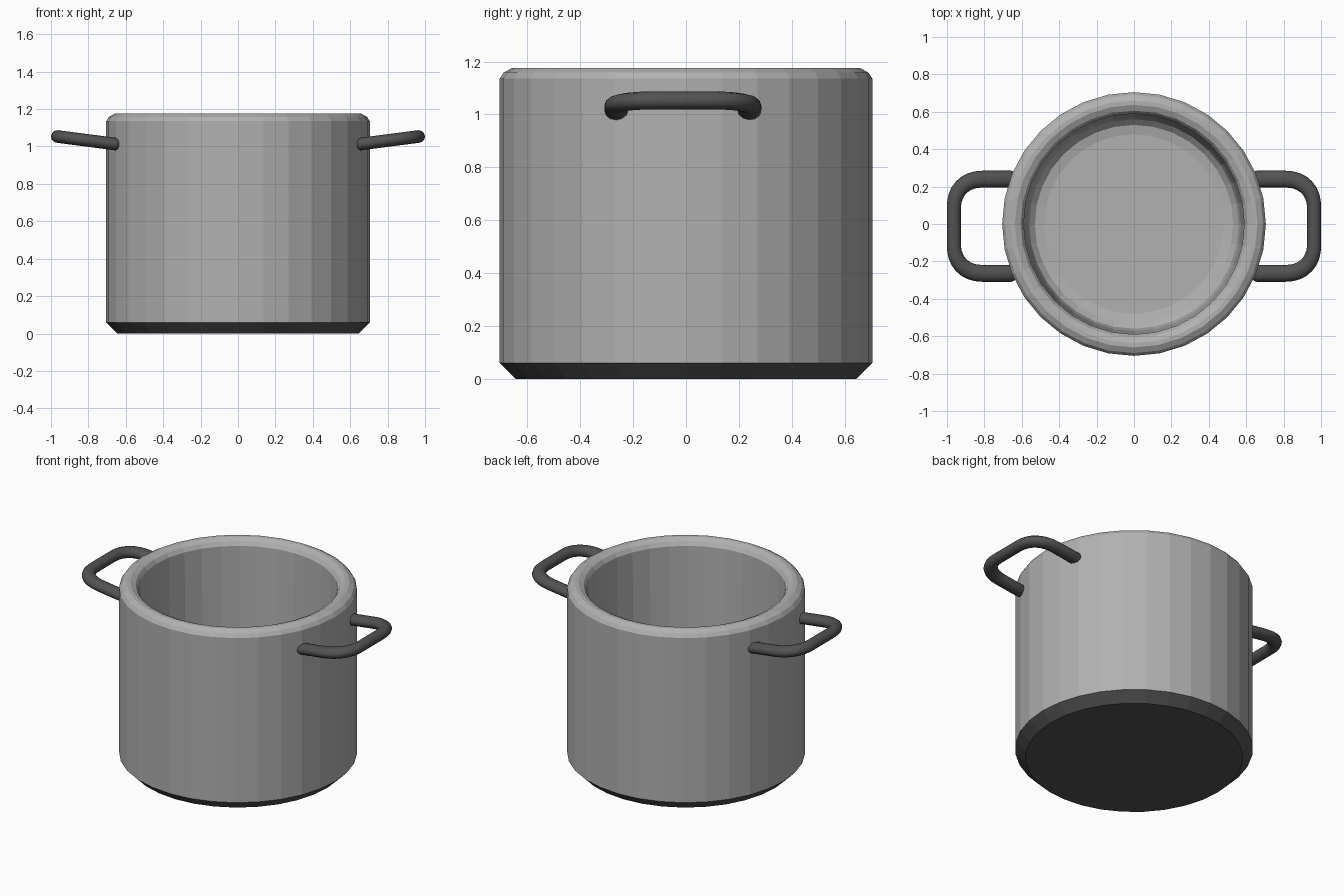
import bpy, bmesh, math
from mathutils import Vector

if "Cube" in bpy.data.objects:
    bpy.data.objects.remove(bpy.data.objects["Cube"])

def material(name, v):
    m = bpy.data.materials.new(name)
    m.diffuse_color = (v, v, v, 1)
    m.use_nodes = True
    m.node_tree.nodes["Principled BSDF"].inputs["Base Color"].default_value = m.diffuse_color
    return m

steel = material("steel grey", 0.44)
dark = material("dark charcoal", 0.085)

def finish(bm, name, mats):
    bmesh.ops.recalc_face_normals(bm, faces=bm.faces)
    me = bpy.data.meshes.new(name)
    bm.to_mesh(me)
    bm.free()
    ob = bpy.data.objects.new(name, me)
    bpy.context.collection.objects.link(ob)
    for m in mats:
        me.materials.append(m)
    return ob

def skin(bm, rings):
    # bridge successive rings of equal length and cap both ends
    for a, b in zip(rings, rings[1:]):
        n = len(a)
        for i in range(n):
            j = (i + 1) % n
            bm.faces.new((a[i], a[j], b[j], b[i]))
    bm.faces.new(rings[0])
    bm.faces.new(rings[-1])

# pot body: closed lathe profile from the base, over the rim, to the inner floor
SEG = 32
profile = [(0.645, 0), (0.705, 0.06), (0.705, 1.135), (0.69, 1.158), (0.66, 1.175),
           (0.637, 1.175), (0.606, 1.16), (0.59, 1.135), (0.572, 0.16),
           (0.56, 0.11), (0.53, 0.08), (0.48, 0.07)]
bm = bmesh.new()
rings = [[bm.verts.new((r * math.cos(2 * math.pi * i / SEG),
                        r * math.sin(2 * math.pi * i / SEG), z)) for i in range(SEG)]
         for r, z in profile]
skin(bm, rings)
for f in bm.faces:  # dark base below the wall
    f.material_index = 1 if max(v.co.z for v in f.verts) < 0.065 else 0
finish(bm, "pot_body", [steel, dark])

# handles: rounded loop path with a slightly flattened oval section
YC, HALF, X_IN, X_OUT, CORNER = -0.012, 0.252, 0.655, 0.963, 0.155

def handle_path():
    pts = [Vector((X_IN, HALF)), Vector((0.74, HALF))]
    for k in range(9):  # squarish rounded corner
        a = math.pi / 2 * (1 - k / 8)
        pts.append(Vector((X_OUT - CORNER + CORNER * math.cos(a) ** 0.9 if k else X_OUT - CORNER,
                           HALF - CORNER + CORNER * max(math.sin(a), 0) ** 0.9)))
    return pts + [Vector((p.x, -p.y)) for p in reversed(pts)]

def make_handle(name, side):
    pts = handle_path()
    start, end = pts[0], pts[-1]
    # rounded tips
    pts = [start - Vector((0.025, 0)), start - Vector((0.016, 0))] + pts \
        + [end - Vector((0.016, 0)), end - Vector((0.025, 0))]
    bm = bmesh.new()
    rings = []
    for i, p in enumerate(pts):
        t = (pts[min(i + 1, len(pts) - 1)] - pts[max(i - 1, 0)]).normalized()
        nrm = Vector((t.y, -t.x))
        s = {0: 0.5, 1: 0.85}.get(min(i, len(pts) - 1 - i), 1)
        w = s * (0.037 + 0.008 * abs(t.x))
        h = s * 0.034
        z = 1.013 + (p.x - X_IN) * 0.13
        rings.append([bm.verts.new((side * (p.x + nrm.x * w * math.cos(a)),
                                    YC + p.y + nrm.y * w * math.cos(a),
                                    z + h * math.sin(a)))
                      for a in (2 * math.pi * k / 12 for k in range(12))])
    skin(bm, rings)
    for f in bm.faces:
        f.smooth = True
    finish(bm, name, [dark])

make_handle("right_handle", 1)
make_handle("left_handle", -1)
